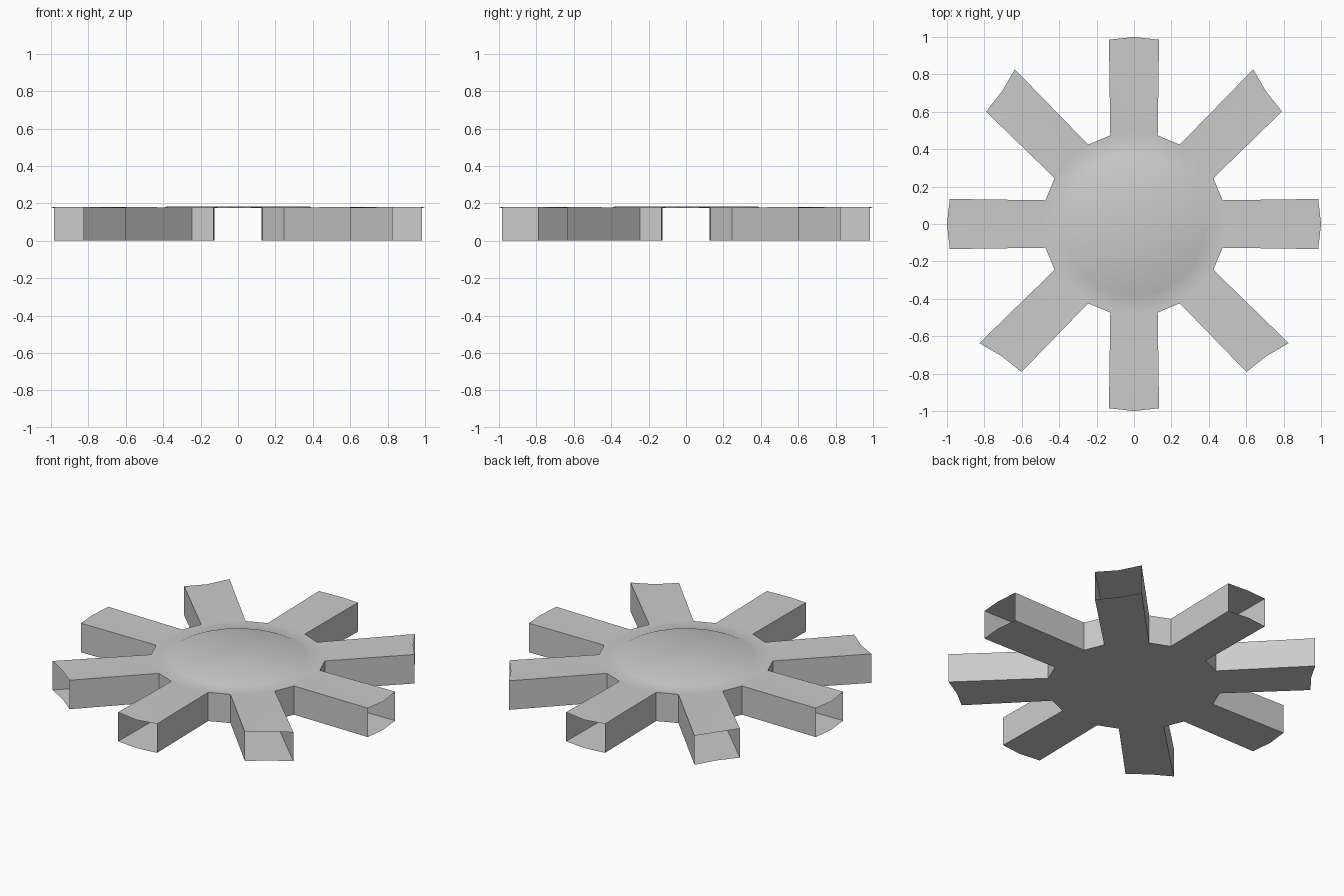
import bpy
import bmesh
from math import cos, sin, pi

cube = bpy.data.objects.get("Cube")
if cube:
    bpy.data.objects.remove(cube)

SIDES = 24
TOP, DIP, LID = 0.18, 0.175, 0.182
HALF = 0.134

grey = bpy.data.materials.new("plain grey")
grey.use_nodes = True
colour = (0.6, 0.6, 0.6, 1)
grey.diffuse_color = colour
grey.node_tree.nodes["Principled BSDF"].inputs["Base Color"].default_value = colour

bm = bmesh.new()


def ring(radius, z):
    return [bm.verts.new((radius * cos(2 * pi * i / SIDES),
                          radius * sin(2 * pi * i / SIDES), z)) for i in range(SIDES)]


def bridge(a, b):
    for i in range(SIDES):
        j = (i + 1) % SIDES
        bm.faces.new((a[i], b[i], b[j], a[j]))


# Hub: raised round lid, narrow step, flat rim and floor
lid = ring(0.385, LID)
step = ring(0.4, DIP)
rim = ring(0.49, TOP - 0.002)
floor = ring(0.49, 0)
bm.faces.new(lid)
bridge(lid, step)
bridge(step, rim)
bm.faces.new(floor[::-1])

# Eight hollow arms, open at the tips, with hub walls between them
LONG_SIDE = {1: 1, 3: -1, 5: -1, 7: 1}
for arm in range(8):
    angle = arm * pi / 4
    long_side = LONG_SIDE.get(arm, 0)
    tips = []
    for side in (-1, 0, 1):
        along = 1.0
        if side:
            along = 0.985 + (0.05 if side == long_side else 0)
        across = HALF * side
        x = along * cos(angle) - across * sin(angle)
        y = along * sin(angle) + across * cos(angle)
        top_z = TOP if side else DIP
        tips.append((bm.verts.new((x, y, top_z)), bm.verts.new((x, y, 0))))
    roots = [(rim[(3 * arm + s) % SIDES], floor[(3 * arm + s) % SIDES]) for s in (-1, 0, 1)]
    for k in (0, 1):
        bm.faces.new((roots[k][0], tips[k][0], tips[k + 1][0], roots[k + 1][0]))
        bm.faces.new((roots[k + 1][1], tips[k + 1][1], tips[k][1], roots[k][1]))
    bm.faces.new((roots[0][0], roots[0][1], tips[0][1], tips[0][0]))
    bm.faces.new((tips[2][0], tips[2][1], roots[2][1], roots[2][0]))
    a, b = (3 * arm + 1) % SIDES, (3 * arm + 2) % SIDES
    bm.faces.new((rim[a], floor[a], floor[b], rim[b]))

mesh = bpy.data.meshes.new("eight_arm_hub")
bm.to_mesh(mesh)
bm.free()
mesh.materials.append(grey)
hub = bpy.data.objects.new("eight_arm_hub", mesh)
bpy.context.collection.objects.link(hub)

bpy.ops.object.select_all(action='DESELECT')
hub.select_set(True)
bpy.context.view_layer.objects.active = hub
bpy.ops.object.shade_smooth_by_angle(angle=pi / 6)
